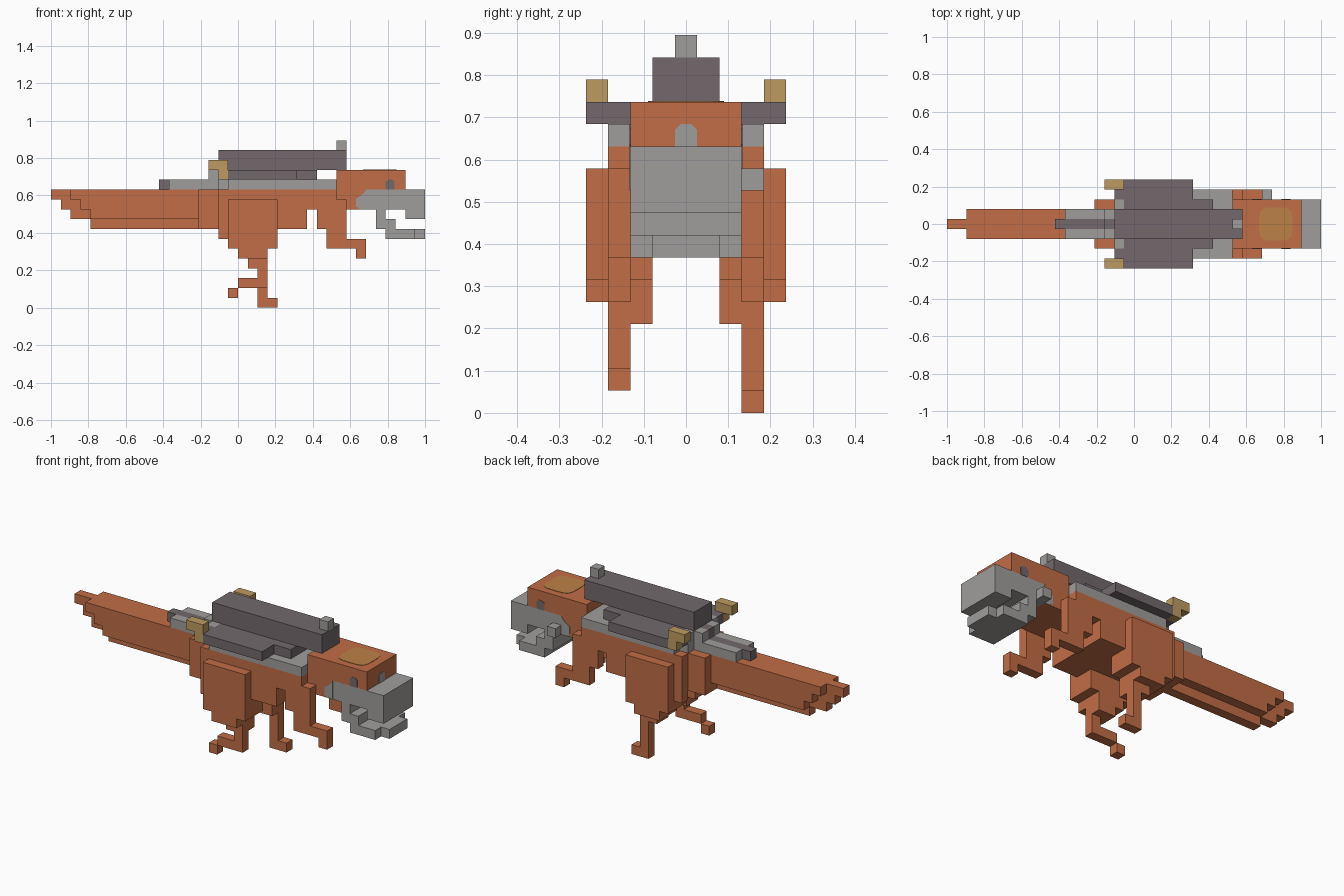
import bpy, bmesh, math

if "Cube" in bpy.data.objects:
    bpy.data.objects.remove(bpy.data.objects["Cube"])

U = 1 / 19  # one block


def material(name, r, g, b):
    lin = [((c / 255 + 0.055) / 1.055) ** 2.4 for c in (r, g, b)] + [1]
    m = bpy.data.materials.new(name)
    m.use_nodes = True
    m.diffuse_color = lin
    bsdf = m.node_tree.nodes["Principled BSDF"]
    bsdf.inputs["Base Color"].default_value = lin
    bsdf.inputs["Roughness"].default_value = 0.9
    return m


ORANGE = material("orange hide", 193, 109, 70)
GREY = material("light grey", 160, 158, 156)
DARK = material("dark grey", 115, 105, 108)
GOLD = material("brass", 190, 155, 98)
CREST = material("crest tan", 188, 129, 70)


def finish(name, bm, mat):
    bmesh.ops.recalc_face_normals(bm, faces=bm.faces)
    me = bpy.data.meshes.new(name)
    bm.to_mesh(me)
    bm.free()
    me.materials.append(mat)
    ob = bpy.data.objects.new(name, me)
    bpy.context.collection.objects.link(ob)
    return ob


def blocks(name, mat, boxes):
    """Boxes given as (x0, x1, y0, y1, z0, z1) in block units."""
    bm = bmesh.new()
    for x0, x1, y0, y1, z0, z1 in boxes:
        vs = bmesh.ops.create_cube(bm, size=1)["verts"]
        for v in vs:
            v.co = (U * (x0 if v.co.x < 0 else x1),
                    U * (y0 if v.co.y < 0 else y1),
                    U * (z0 if v.co.z < 0 else z1))
    return finish(name, bm, mat)


def centred(name, mat, boxes):
    """Boxes symmetric in y, given as (x0, x1, half_width, z0, z1)."""
    return blocks(name, mat, [(a, b, -w, w, c, d) for a, b, w, c, d in boxes])


def paired(name, mat, boxes):
    """The same boxes on both flanks."""
    for side, s in (("left", 1), ("right", -1)):
        blocks(side + "_" + name, mat,
               [(a, b, min(s * c, s * d), max(s * c, s * d), e, f)
                for a, b, c, d, e, f in boxes])


def plate(name, mat, points, place, depth):
    """Flat outline pushed along one axis; place maps (a, b, t) to block coordinates."""
    bm = bmesh.new()
    rings = [[bm.verts.new([U * c for c in place(a, b, t)]) for a, b in points]
             for t in (0, depth)]
    bm.faces.new(rings[0])
    bm.faces.new(rings[1])
    n = len(points)
    for i in range(n):
        j = (i + 1) % n
        bm.faces.new((rings[0][i], rings[0][j], rings[1][j], rings[1][i]))
    return finish(name, bm, mat)


# Tail, stepped towards the tip, with a keel along the middle
centred("tail", ORANGE, [(-17, -16, 1.5, 11, 12), (-16, -15, 1.5, 10, 12),
                         (-15, -4, 1.5, 9, 12)])
centred("tail_keel", ORANGE, [(-19, -18, .5, 11, 12), (-18, -17, .5, 10, 12),
                              (-17, -15, .5, 9, 12), (-15, -4, .5, 8, 12)])

# Body and neck
centred("body", ORANGE, [(-4, 7, 2.5, 8, 12), (7, 10, 2.5, 10, 12)])
paired("flank", ORANGE, [(-2, 4, 2.5, 3.5, 7, 12), (4, 7, 2.5, 3.5, 8, 12),
                         (7, 10, 2.5, 3.5, 10, 12)])

# Legs
paired("thigh", ORANGE, [(-1, 4, 3.5, 4.5, 6, 11), (0, 3, 3.5, 4.5, 5, 6),
                         (-1, 4, 1.5, 3.5, 6, 8), (0, 3, 1.5, 3.5, 5, 6),
                         (1, 3, 1.5, 3.5, 4, 5), (2, 3, 2.5, 3.5, 3, 4)])
blocks("left_shin_and_foot", ORANGE, [(2, 3, 2.5, 3.5, 0, 3), (3, 4, 2.5, 3.5, 0, 1)])
blocks("right_shin_and_foot", ORANGE, [(0, 3, -3.5, -2.5, 2, 3),
                                       (-1, 0, -3.5, -2.5, 1, 2)])

# Arms
paired("arm", ORANGE, [(8, 11, 2.5, 3.5, 8, 11), (9, 11, 2.5, 3.5, 6, 8),
                       (11, 13, 2.5, 3.5, 6, 7), (12, 13, 2.5, 3.5, 5, 6)])

# Head, with grey muzzle and open lower jaw
centred("head", ORANGE, [(10, 17, 2.5, 12, 14), (10, 13, 2.5, 10, 12)])
centred("muzzle", GREY, [(13, 17, 2.5, 10, 12), (17, 19, 2.5, 9, 12)])
centred("lower_jaw", GREY, [(14, 15, 2.5, 8, 10), (15, 16, 2.5, 8, 9),
                            (15, 18, 2.5, 7, 8), (18, 19, 1.5, 7, 8)])
blocks("jaw_hinge", GREY, [(13, 14, 2.5, 3.5, 10, 11)])

# Painted details on the head
cheek = [(13, 10), (13, 12), (12.8, 11.7), (12.5, 11.4), (12, 11.1), (12, 10.3), (12.4, 10)]
cheek = [(min(x, 13), z) for x, z in cheek]
eye = [(15, 12.1), (15.1, 12), (15.8, 12), (15.9, 12.1), (15.9, 12.8),
       (15.7, 13), (15.3, 13), (15, 12.8)]
for side, s in (("left", 1), ("right", -1)):
    def flank(a, b, t, s=s):
        return (a, s * (2.5 + t), b)
    plate(side + "_cheek_patch", GREY, cheek, flank, 0.04)
    plate(side + "_eye", DARK, eye, flank, 0.04)
nose = [(-.5, 12), (.5, 12), (.5, 12.75), (.25, 13), (-.25, 13), (-.5, 12.75)]
plate("nose_patch", GREY, nose, lambda a, b, t: (17 + t, a, b), 0.04)
crest = []
for i in range(24):
    c, s = math.cos(i * math.pi / 12), math.sin(i * math.pi / 12)
    crest.append((14.4 + 1.7 * math.copysign(abs(c) ** .5, c),
                  1.7 * math.copysign(abs(s) ** .5, s)))
plate("crest_patch", CREST, crest, lambda a, b, t: (a, b, 14 + t), 0.04)

# Saddle blanket and rear harness
centred("blanket", GREY, [(-1, 10, 3.5, 12, 13), (-2, -1, 2.5, 12, 13)])
paired("harness", GREY, [(-7, -2, .5, 1.5, 12, 13), (-3, -2, .5, 1.5, 13, 14),
                         (-2, -1, 1.5, 2.5, 13, 14)])
centred("harness_strap", DARK, [(-8, -2, .5, 12, 13), (-3, -2, .5, 13, 14)])

# Saddle deck, top barrel and sight
centred("saddle_deck", DARK, [(-1, 6, 4.5, 13, 14), (6, 8, 2.5, 13, 14),
                              (-2, -1, 1.5, 13, 14)])
paired("deck_corner", DARK, [(-2, -1, 2.5, 3.5, 13, 14)])
centred("barrel", DARK, [(-2, 11, 1.5, 14, 16)])
centred("sight", GREY, [(10, 11, .5, 16, 17)])
paired("brass_fitting", GOLD, [(-3, -1, 3.5, 4.5, 14, 15), (-2, -1, 3.5, 4.5, 13, 14)])
